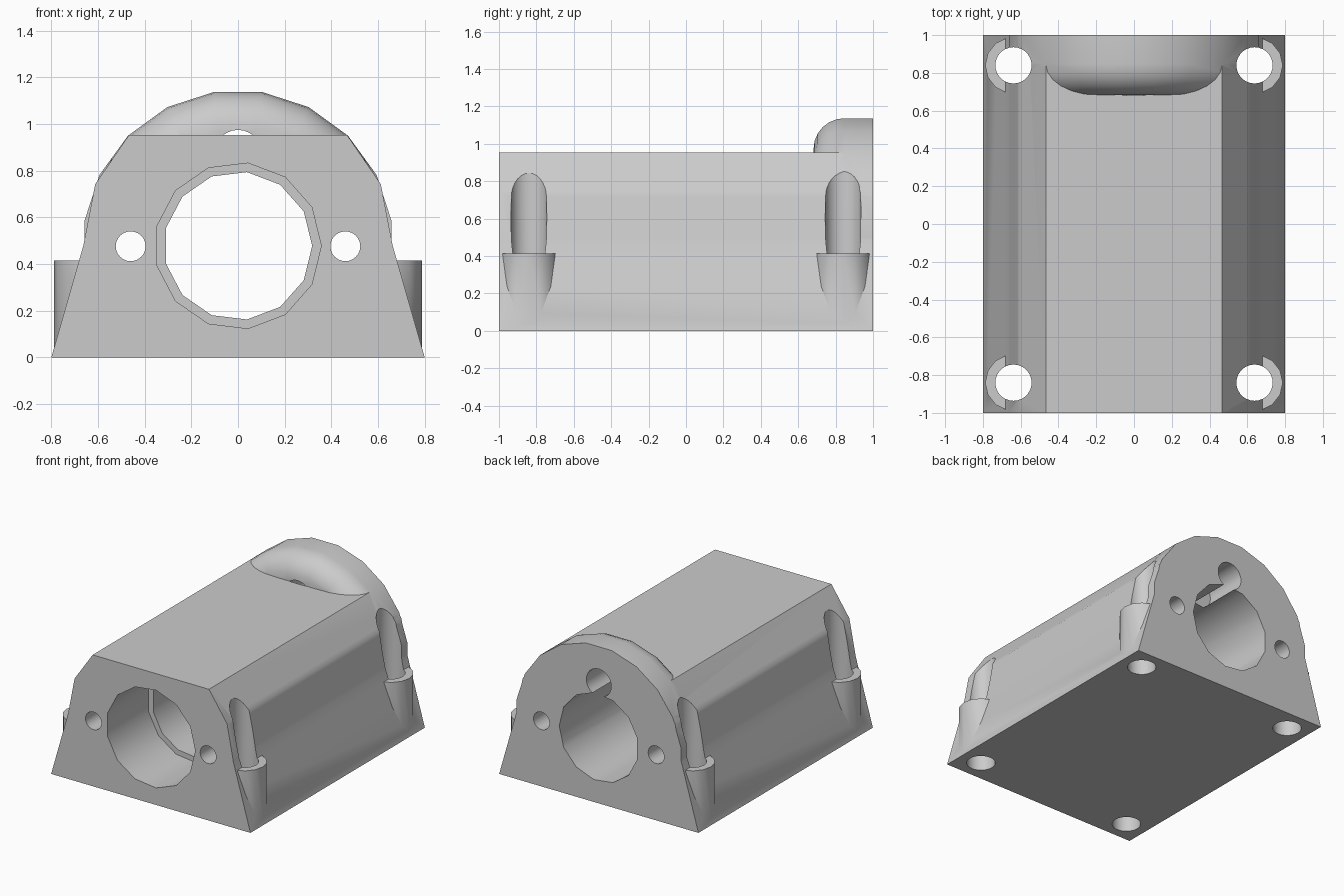
import bpy, bmesh, math
from mathutils import Vector, Matrix

if "Cube" in bpy.data.objects:
    bpy.data.objects.remove(bpy.data.objects["Cube"])

grey = bpy.data.materials.new("light_grey")
grey.diffuse_color = (0.6, 0.6, 0.6, 1)
grey.use_nodes = True
grey.node_tree.nodes["Principled BSDF"].inputs["Base Color"].default_value = grey.diffuse_color
AXIS_Z = 0.478     # height of the main bore axis
R = 0.667          # outer radius around that axis


def finish(name, bm):
    bmesh.ops.recalc_face_normals(bm, faces=bm.faces)
    me = bpy.data.meshes.new(name)
    bm.to_mesh(me)
    bm.free()
    me.materials.append(grey)
    ob = bpy.data.objects.new(name, me)
    bpy.context.collection.objects.link(ob)
    return ob


def extrude_y(name, pts, y0, y1):
    """Closed xz profile extruded along y."""
    bm = bmesh.new()
    face = bm.faces.new([bm.verts.new((x, y0, z)) for x, z in pts])
    new = bmesh.ops.extrude_face_region(bm, geom=[face])["geom"]
    bmesh.ops.translate(bm, vec=(0, y1 - y0, 0),
                        verts=[v for v in new if isinstance(v, bmesh.types.BMVert)])
    return finish(name, bm)


def circle(cx, cz, r, n):
    return [(cx + r * math.cos(2 * math.pi * i / n), cz + r * math.sin(2 * math.pi * i / n))
            for i in range(n)]


def post(name, x, y, r, z0, z1, n):
    """Vertical cylinder with its first corner facing outward in x."""
    bm = bmesh.new()
    bmesh.ops.create_cone(bm, cap_ends=True, segments=n, radius1=r, radius2=r, depth=z1 - z0,
                          matrix=Matrix.Translation((x, y, (z0 + z1) / 2))
                          @ Matrix.Rotation(-math.copysign(math.pi / 2, x), 4, 'Z'))
    return finish(name, bm)


def combine(target, other, operation):
    mod = target.modifiers.new("combine", 'BOOLEAN')
    mod.operation = operation
    mod.solver = 'EXACT'
    mod.object = other
    bpy.context.view_layer.objects.active = target
    bpy.ops.object.modifier_apply(modifier=mod.name)
    bpy.data.objects.remove(other, do_unlink=True)


# Housing block: sloped feet, rounded shoulders, flat top
half = [(0.8, 0), (0.663, AXIS_Z), (0.612, 0.742), (0.467, 0.953)]
housing = extrude_y("housing", half + [(-x, z) for x, z in reversed(half)], -1, 1)

# Rounded rear hood: upper part of a disc with a filleted front rim
fillet, y_front = 0.165, 0.682
rings = [(R, 1.0)]
for i in range(7):
    a = math.pi / 2 * i / 6
    rings.append((R - fillet + fillet * math.cos(a), y_front + fillet * (1 - math.sin(a))))
bm = bmesh.new()
for r, y in rings:
    for i in range(12):
        a = math.radians(-9 + 18 * i)
        bm.verts.new((r * math.cos(a), y, AXIS_Z + r * math.sin(a)))
bmesh.ops.convex_hull(bm, input=bm.verts[:])
bmesh.ops.dissolve_limit(bm, angle_limit=math.radians(0.5), verts=bm.verts[:], edges=bm.edges[:])
combine(housing, finish("rear_hood", bm), 'UNION')

# Screw bosses on the four corners, then their vertical holes
corners = [(sx * 0.638, sy * 0.84) for sx in (-1, 1) for sy in (-1, 1)]
for x, y in corners:
    combine(housing, post("screw_boss", x, y, 0.15, 0.004, 0.415, 14), 'UNION')
for x, y in corners:
    combine(housing, post("screw_hole", x, y, 0.096, -0.2, 1.4, 28), 'DIFFERENCE')

# Main bore with a wider front section
combine(housing, extrude_y("bore", circle(0, AXIS_Z, 0.318, 13), -1.2, 1.2), 'DIFFERENCE')
combine(housing, extrude_y("front_bore", circle(0, AXIS_Z, 0.357, 13), -1.2, -0.53), 'DIFFERENCE')

# Side rod holes and the cable hole at the rear
for sx in (-1, 1):
    combine(housing, extrude_y("rod_hole", circle(sx * 0.46, 0.476, 0.064, 24), -1.2, 1.2), 'DIFFERENCE')
combine(housing, extrude_y("cable_hole", circle(0, 0.875, 0.1, 24), 0.68, 1.2), 'DIFFERENCE')

# Smooth curved walls, keep creases sharp
bpy.ops.object.select_all(action='DESELECT')
housing.select_set(True)
bpy.context.view_layer.objects.active = housing
bpy.ops.object.shade_smooth_by_angle(angle=math.radians(30))
